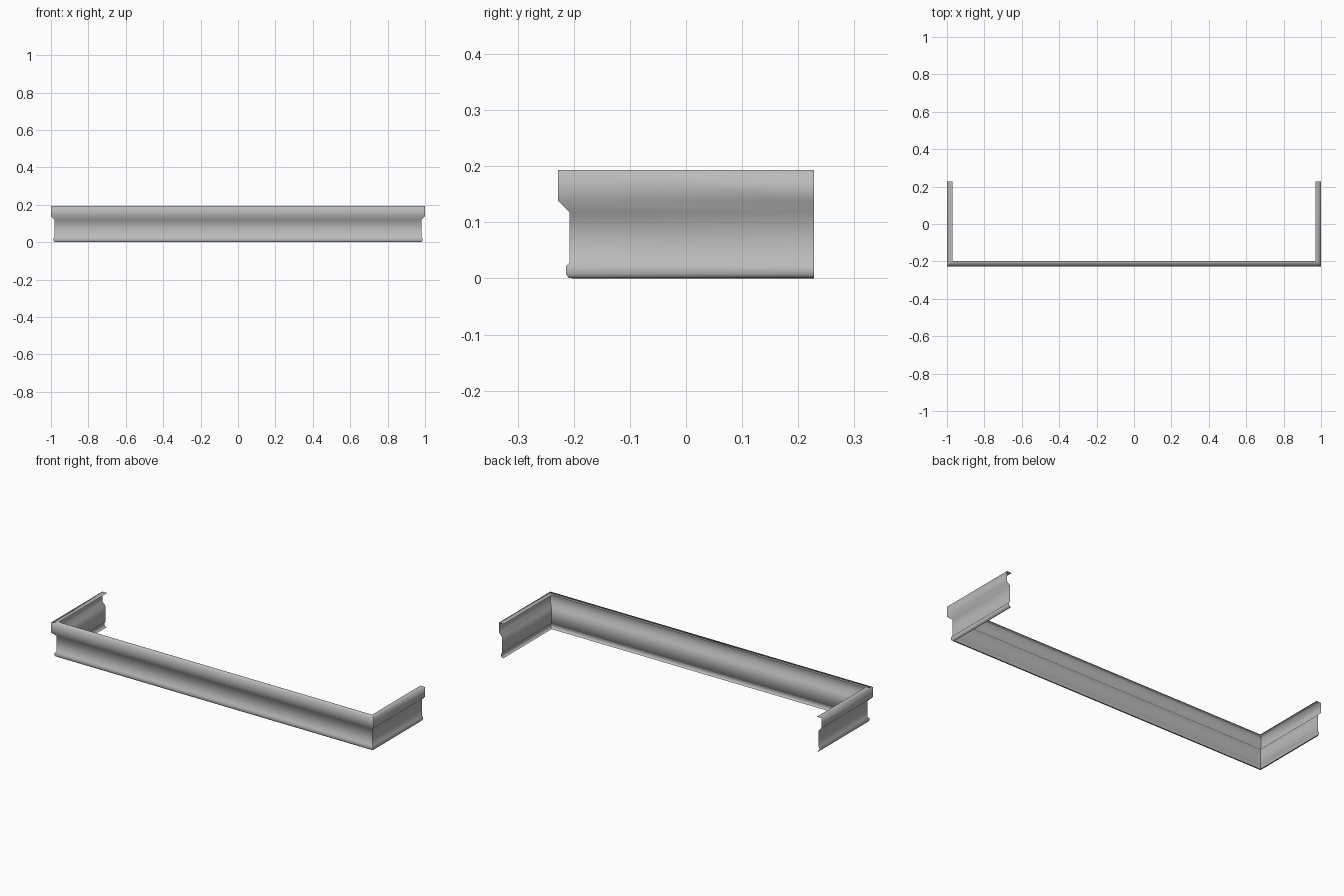
import bpy

cube = bpy.data.objects.get("Cube")
if cube:
    bpy.data.objects.remove(cube, do_unlink=True)

HALF_X, HALF_Y = 1.0, 0.228

# Trim section from top lip to bottom lip: (inset from outer face, height)
PROFILE = [(0.03, 0.193), (0.0, 0.193), (0.0, 0.138), (0.02, 0.118),
           (0.02, 0.028), (0.014, 0.022), (0.014, 0.008),
           (0.019, 0.001), (0.027, 0.0)]

metal = bpy.data.materials.new("grey metal")
metal.use_nodes = True
grey = (0.5, 0.5, 0.5, 1.0)
metal.diffuse_color = grey
metal.node_tree.nodes["Principled BSDF"].inputs["Base Color"].default_value = grey


def station(index, inset, z):
    """Point of the U-shaped path: two open ends and two mitred corners."""
    x = HALF_X - inset
    y = -HALF_Y + inset
    return [(-x, HALF_Y, z), (-x, y, z), (x, y, z), (x, HALF_Y, z)][index]


def trim_strip(name, start):
    """Sheet strip between two neighbouring stations of the path."""
    verts = [station(i, d, z) for i in (start, start + 1) for d, z in PROFILE]
    n = len(PROFILE)
    faces = [(i, i + 1, n + i + 1, n + i) for i in range(n - 1)]
    mesh = bpy.data.meshes.new(name)
    mesh.from_pydata(verts, [], faces)
    mesh.materials.append(metal)
    mesh.shade_smooth()
    obj = bpy.data.objects.new(name, mesh)
    bpy.context.collection.objects.link(obj)


# Separate strips keep the mitred corners crisp
for i, part in enumerate(("right_return_trim", "front_trim", "left_return_trim")):
    trim_strip(part, i)
